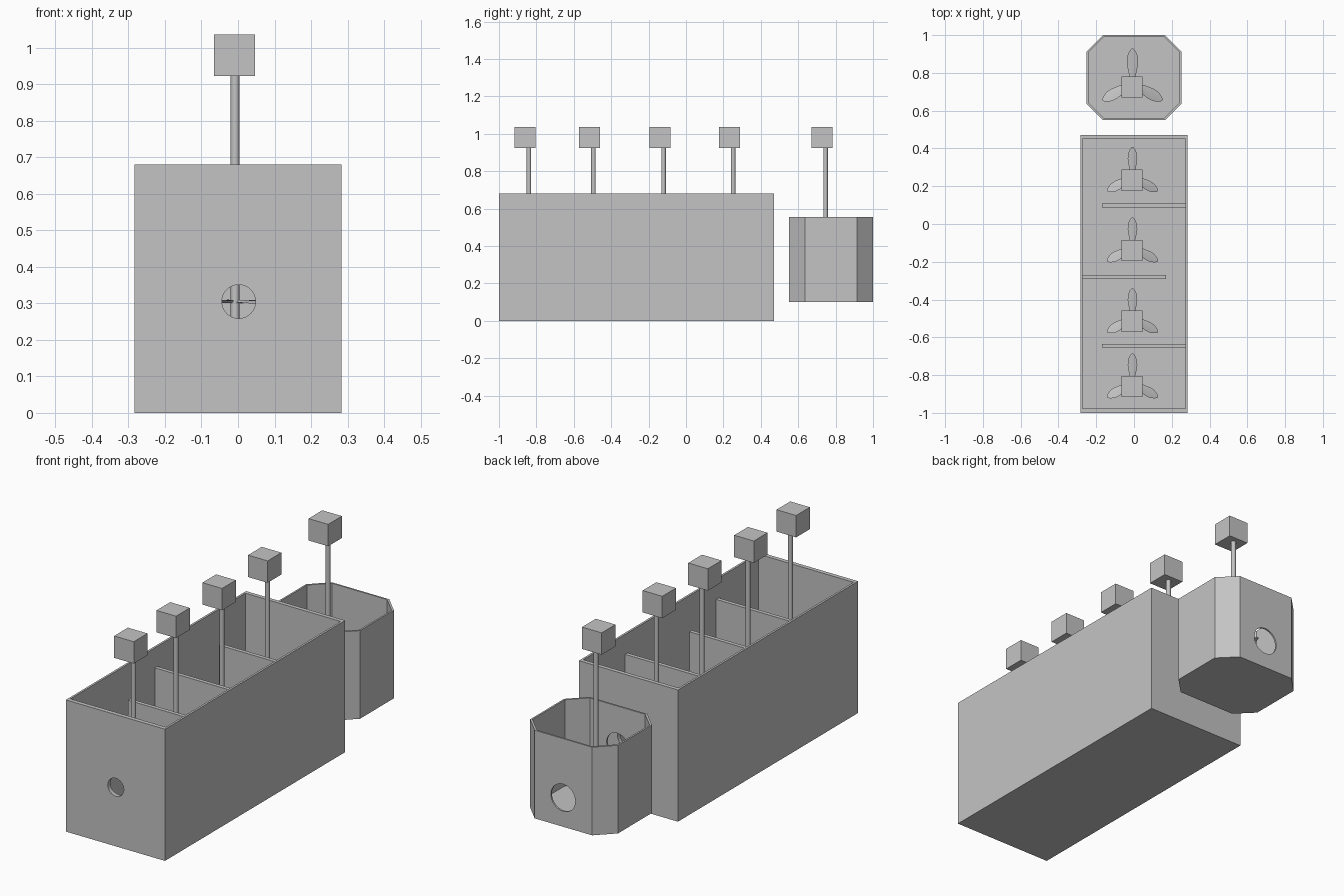
import bpy, bmesh, math
from mathutils import Matrix, Vector

if "Cube" in bpy.data.objects:
    bpy.data.objects.remove(bpy.data.objects["Cube"])

grey = bpy.data.materials.new("light_grey")
grey.diffuse_color = (0.55, 0.55, 0.55, 1)
grey.use_nodes = True
grey.node_tree.nodes["Principled BSDF"].inputs["Base Color"].default_value = grey.diffuse_color


def finish(name, bm, smooth=False):
    bmesh.ops.recalc_face_normals(bm, faces=bm.faces)
    me = bpy.data.meshes.new(name)
    bm.to_mesh(me)
    bm.free()
    ob = bpy.data.objects.new(name, me)
    bpy.context.collection.objects.link(ob)
    me.materials.append(grey)
    if smooth:
        bpy.ops.object.select_all(action='DESELECT')
        ob.select_set(True)
        bpy.context.view_layer.objects.active = ob
        bpy.ops.object.shade_smooth_by_angle(angle=math.radians(35))
    return ob


def box(name, x0, x1, y0, y1, z0, z1):
    bm = bmesh.new()
    bmesh.ops.create_cube(bm, size=1)
    for v in bm.verts:
        v.co = ((x0 + x1) / 2 + v.co.x * (x1 - x0),
                (y0 + y1) / 2 + v.co.y * (y1 - y0),
                (z0 + z1) / 2 + v.co.z * (z1 - z0))
    return finish(name, bm)


def open_tank(name, outer, inner, z0, floor, z1):
    """Open-topped vessel from matching outer and inner outlines."""
    bm = bmesh.new()
    rings = [[bm.verts.new((x, y, z)) for x, y in pts]
             for pts, z in ((outer, z0), (outer, z1), (inner, z1), (inner, floor))]
    n = len(outer)
    for a, b in zip(rings, rings[1:]):
        for i in range(n):
            j = (i + 1) % n
            bm.faces.new((a[i], a[j], b[j], b[i]))
    bm.faces.new(rings[0])
    bm.faces.new(rings[-1])
    return finish(name, bm)


def drill(ob, y, z, r):
    """Round hole through a wall, along y."""
    bm = bmesh.new()
    bmesh.ops.create_cone(bm, cap_ends=True, segments=32, radius1=r, radius2=r, depth=0.07,
                          matrix=Matrix.Translation((0.002, y, z)) @ Matrix.Rotation(math.pi / 2, 4, 'X'))
    cutter = finish("hole_cutter", bm)
    cutter.hide_render = True
    mod = ob.modifiers.new("hole", 'BOOLEAN')
    mod.operation, mod.object, mod.solver = 'DIFFERENCE', cutter, 'EXACT'
    bpy.context.view_layer.objects.active = ob
    bpy.ops.object.modifier_apply(modifier=mod.name)
    bpy.data.objects.remove(cutter)


def rect(x, y0, y1):
    return [(-x, y0), (x, y0), (x, y1), (-x, y1)]


def octagon(x, y, c, yc):
    return [(px, py + yc) for px, py in (
        (-x + c, -y), (x - c, -y), (x, -y + c), (x, y - c),
        (x - c, y), (-x + c, y), (-x, y - c), (-x, -y + c))]


# Long tank with inlet and outlet holes
tank = open_tank("long_tank", rect(0.283, -1, 0.47), rect(0.272, -0.978, 0.449), 0, 0.02, 0.68)
drill(tank, -0.99, 0.305, 0.046)
drill(tank, 0.46, 0.355, 0.06)

# Alternating baffles
for i, (y, side) in enumerate(((-0.645, 1), (-0.28, -1), (0.098, 1))):
    x0, x1 = sorted((-0.17 * side, 0.274 * side))
    box(f"baffle_{i + 1}", x0, x1, y - 0.01, y + 0.01, 0.01, 0.577)

# Small eight-sided tank with two holes
small = open_tank("small_tank", octagon(0.251, 0.225, 0.087, 0.775),
                  octagon(0.242, 0.216, 0.084, 0.775), 0.10, 0.11, 0.555)
drill(small, 0.555, 0.355, 0.06)
drill(small, 0.995, 0.25, 0.07)


def mixer(tag, y, r):
    c = Vector((-0.008, y, 0.305))
    # Motor block
    box(f"motor_{tag}", -0.066, 0.046, y - 0.076, y + 0.036, 0.923, 1.036)
    # Drive shaft
    bm = bmesh.new()
    bmesh.ops.create_cone(bm, cap_ends=True, segments=24, radius1=0.012, radius2=0.012,
                          depth=0.68, matrix=Matrix.Translation((c.x, y, 0.59)))
    finish(f"shaft_{tag}", bm, True)
    # Three pitched leaf-shaped blades
    bm = bmesh.new()
    k = r / 0.16
    for b in range(3):
        spin = Matrix.Translation(c) @ Matrix.Rotation(b * math.tau / 3, 4, 'Z')
        pitch = Matrix.Rotation(math.radians(14), 4, 'Y')
        prev = None
        for f, w in ((0.05, 0.009), (0.2, 0.014), (0.4, 0.022), (0.6, 0.027),
                     (0.78, 0.025), (0.92, 0.015), (1.0, 0.004)):
            w *= k
            t = 0.004 * (1.2 - f)
            ring = [bm.verts.new(spin @ pitch @ Vector((x, f * r, z)))
                    for x, z in ((-w, 0), (0, t), (w, 0), (0, -t))]
            if prev:
                for i in range(4):
                    j = (i + 1) % 4
                    bm.faces.new((prev[i], prev[j], ring[j], ring[i]))
            else:
                bm.faces.new(ring)
            prev = ring
        bm.faces.new(prev)
    finish(f"propeller_{tag}", bm, True)


# Mixers: four in the long tank, one larger in the small tank
for i, y in enumerate((-0.84, -0.495, -0.12, 0.252)):
    mixer(i + 1, y, 0.155)
mixer("small_tank", 0.746, 0.183)
